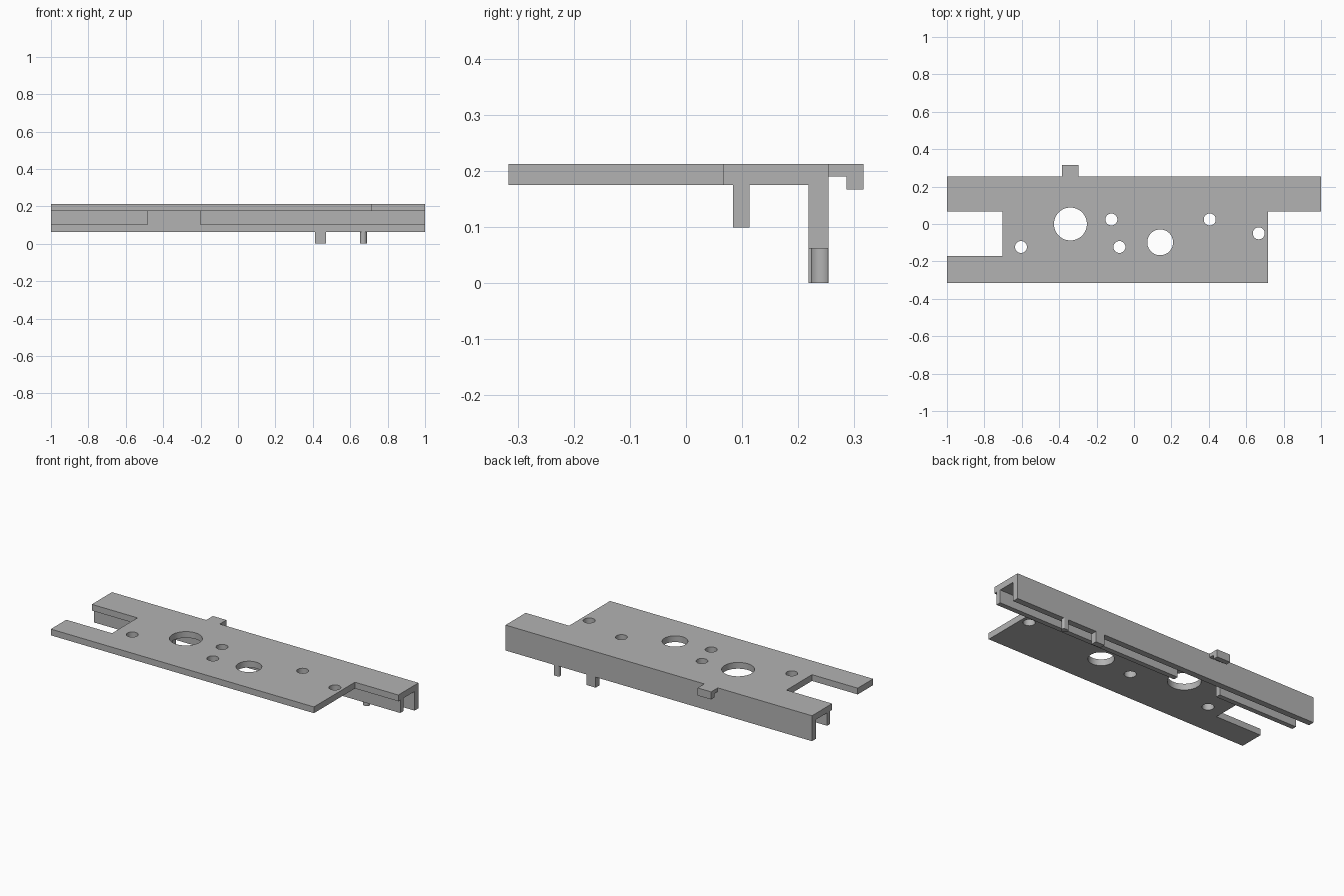
import bpy, bmesh
from math import cos, sin, tau
from mathutils import Matrix

if "Cube" in bpy.data.objects:
    bpy.data.objects.remove(bpy.data.objects["Cube"], do_unlink=True)

grey = bpy.data.materials.new("matte_grey")
grey.use_nodes = True
colour = (0.45, 0.45, 0.45, 1)
grey.diffuse_color = colour
grey.node_tree.nodes["Principled BSDF"].inputs["Base Color"].default_value = colour

# Maps a profile drawn in (y, z) and extruded upwards to one extruded along x
ALONG_X = Matrix(((0, 0, 1, 0), (1, 0, 0, 0), (0, 1, 0, 0), (0, 0, 0, 1)))


def circle(x, y, r, n=48):
    return [(x + r * cos(tau * i / n), y + r * sin(tau * i / n)) for i in range(n)]


def rect(x0, x1, y0, y1):
    return [(x0, y0), (x1, y0), (x1, y1), (x0, y1)]


def extrude(name, loops, low, high, matrix=Matrix()):
    """Fill the first loop, leave the others as holes, extrude from low to high."""
    curve = bpy.data.curves.new(name, "CURVE")
    curve.dimensions = "2D"
    curve.fill_mode = "BOTH"
    curve.extrude = (high - low) / 2
    for loop in loops:
        spline = curve.splines.new("POLY")
        spline.points.add(len(loop) - 1)
        for point, (x, y) in zip(spline.points, loop):
            point.co = (x, y, 0, 1)
        spline.use_cyclic_u = True
    temp = bpy.data.objects.new(name + "_profile", curve)
    bpy.context.collection.objects.link(temp)
    bpy.context.view_layer.update()
    evaluated = temp.evaluated_get(bpy.context.evaluated_depsgraph_get())
    mesh = bpy.data.meshes.new_from_object(evaluated)
    bpy.data.objects.remove(temp, do_unlink=True)
    bm = bmesh.new()
    bm.from_mesh(mesh)
    bmesh.ops.remove_doubles(bm, verts=bm.verts, dist=0.0001)
    bmesh.ops.translate(bm, verts=bm.verts, vec=(0, 0, (low + high) / 2))
    bmesh.ops.transform(bm, verts=bm.verts, matrix=matrix)
    bmesh.ops.recalc_face_normals(bm, faces=bm.faces)
    bm.to_mesh(mesh)
    bm.free()
    mesh.name = name
    mesh.materials.clear()
    mesh.materials.append(grey)
    obj = bpy.data.objects.new(name, mesh)
    bpy.context.collection.objects.link(obj)
    bpy.ops.object.select_all(action="DESELECT")
    obj.select_set(True)
    bpy.context.view_layer.objects.active = obj
    bpy.ops.object.shade_smooth_by_angle()
    return obj


TOP, UNDER = 0.212, 0.175
WALL_FRONT, WALL_BACK, WALL_LOW = 0.218, 0.254, 0.062
FRONT, ARM = -0.316, 0.066

# Top plate with its end notches and holes
outline = [(-1, FRONT), (0.717, FRONT), (0.717, ARM), (1, ARM), (1, WALL_BACK),
           (-1, WALL_BACK), (-1, ARM), (-0.702, ARM), (-0.702, -0.172), (-1, -0.172)]
small_holes = [(-0.604, -0.123), (-0.121, 0.024), (-0.078, -0.123),
               (0.405, 0.024), (0.667, -0.05)]
holes = [circle(-0.34, 0, 0.088), circle(0.14, -0.098, 0.069)]
holes += [circle(x, y, 0.032, 32) for x, y in small_holes]
extrude("top_plate", [outline] + holes, UNDER, TOP)

# Back wall and the two rib lengths in front of it
extrude("back_wall", [rect(-1, 1, WALL_FRONT, WALL_BACK)], WALL_LOW, UNDER)
for name, x0, x1 in (("right_rib", -1, -0.485), ("left_rib", -0.2, 1)):
    extrude(name, [rect(x0, x1, 0.084, 0.113)], 0.099, UNDER)

# Feet below the wall: a square one and a round one with a flat back
extrude("square_foot", [rect(0.412, 0.47, WALL_FRONT, WALL_BACK)], 0, WALL_LOW)
pin = [(x, min(y, WALL_BACK)) for x, y in circle(0.67, 0.242, 0.019, 32)]
extrude("round_foot", [pin], 0, WALL_LOW)

# Hooked tab behind the wall
hook = [(WALL_BACK, 0.19), (0.286, 0.19), (0.286, 0.167), (0.316, 0.167),
        (0.316, TOP), (WALL_BACK, TOP)]
extrude("back_hook", [hook], -0.385, -0.297, ALONG_X)
